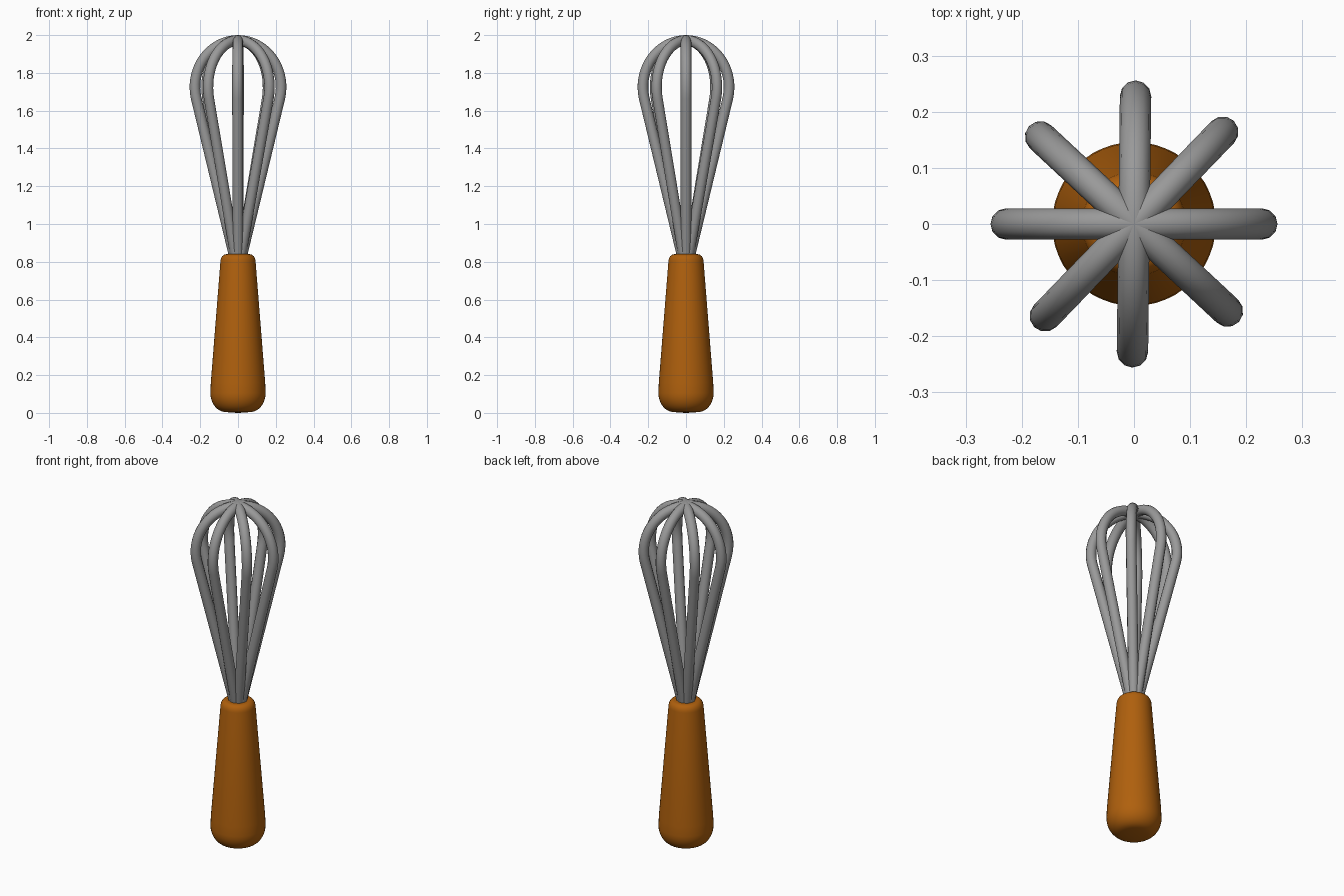
import bpy, bmesh
from math import sin, cos, pi, radians

if "Cube" in bpy.data.objects:
    bpy.data.objects.remove(bpy.data.objects["Cube"])


def finish(obj, mat):
    obj.data.materials.append(mat)
    bpy.ops.object.select_all(action='DESELECT')
    obj.select_set(True)
    bpy.context.view_layer.objects.active = obj
    bpy.ops.object.shade_smooth_by_angle(angle=radians(40))


def material(name, color):
    mat = bpy.data.materials.new(name)
    mat.diffuse_color = (*color, 1)
    mat.use_nodes = True
    mat.node_tree.nodes["Principled BSDF"].inputs["Base Color"].default_value = mat.diffuse_color
    return mat


def arc(cx, cz, rx, rz, a0, a1, n):
    pts = []
    for i in range(n + 1):
        a = radians(a0 + (a1 - a0) * i / n)
        pts.append((cx + rx * cos(a), cz + rz * sin(a)))
    return pts


wood = material("orange_wood", (0.43, 0.117, 0.004))
steel = material("dark_steel", (0.32, 0.32, 0.32))

# Handle: turned profile with rounded ends
profile = ([(0, 0), (0.04, 0.002)] + arc(0.066, 0.105, 0.08, 0.1, -85, 0, 8)
           + [(0.144, 0.16)]
           + arc(0.063, 0.80, 0.03, 0.04, 5, 90, 6) + [(0, 0.84)])
bm = bmesh.new()
verts = [bm.verts.new((r, 0, z)) for r, z in profile]
edges = [bm.edges.new(pair) for pair in zip(verts, verts[1:])]
bmesh.ops.spin(bm, geom=verts + edges, cent=(0, 0, 0), axis=(0, 0, 1),
               angle=2 * pi, steps=48)
bmesh.ops.remove_doubles(bm, verts=bm.verts, dist=0.0005)
bmesh.ops.recalc_face_normals(bm, faces=bm.faces)
mesh = bpy.data.meshes.new("handle")
bm.to_mesh(mesh)
bm.free()
handle = bpy.data.objects.new("handle", mesh)
bpy.context.collection.objects.link(handle)
finish(handle, wood)

# Wire loops: straight legs leaving the handle, running into a round top
WIRE = 0.028
path = [(0.015, 0.81)] + arc(0, 1.725, 0.228, 0.247, -13.5, 193.5, 36) + [(-0.015, 0.81)]
for i, angle in enumerate((0, 46, 89.3, 137)):
    curve = bpy.data.curves.new(f"wire_loop_{i + 1}", 'CURVE')
    curve.dimensions = '3D'
    curve.bevel_depth = WIRE
    curve.bevel_resolution = 4
    curve.use_fill_caps = True
    spline = curve.splines.new('POLY')
    spline.points.add(len(path) - 1)
    for p, (x, z) in zip(spline.points, path):
        p.co = (x, 0, z, 1)
    wire = bpy.data.objects.new(f"wire_loop_{i + 1}", curve)
    bpy.context.collection.objects.link(wire)
    wire.rotation_euler.z = radians(angle)
    bpy.ops.object.select_all(action='DESELECT')
    wire.select_set(True)
    bpy.context.view_layer.objects.active = wire
    bpy.ops.object.convert(target='MESH')
    finish(bpy.context.object, steel)
